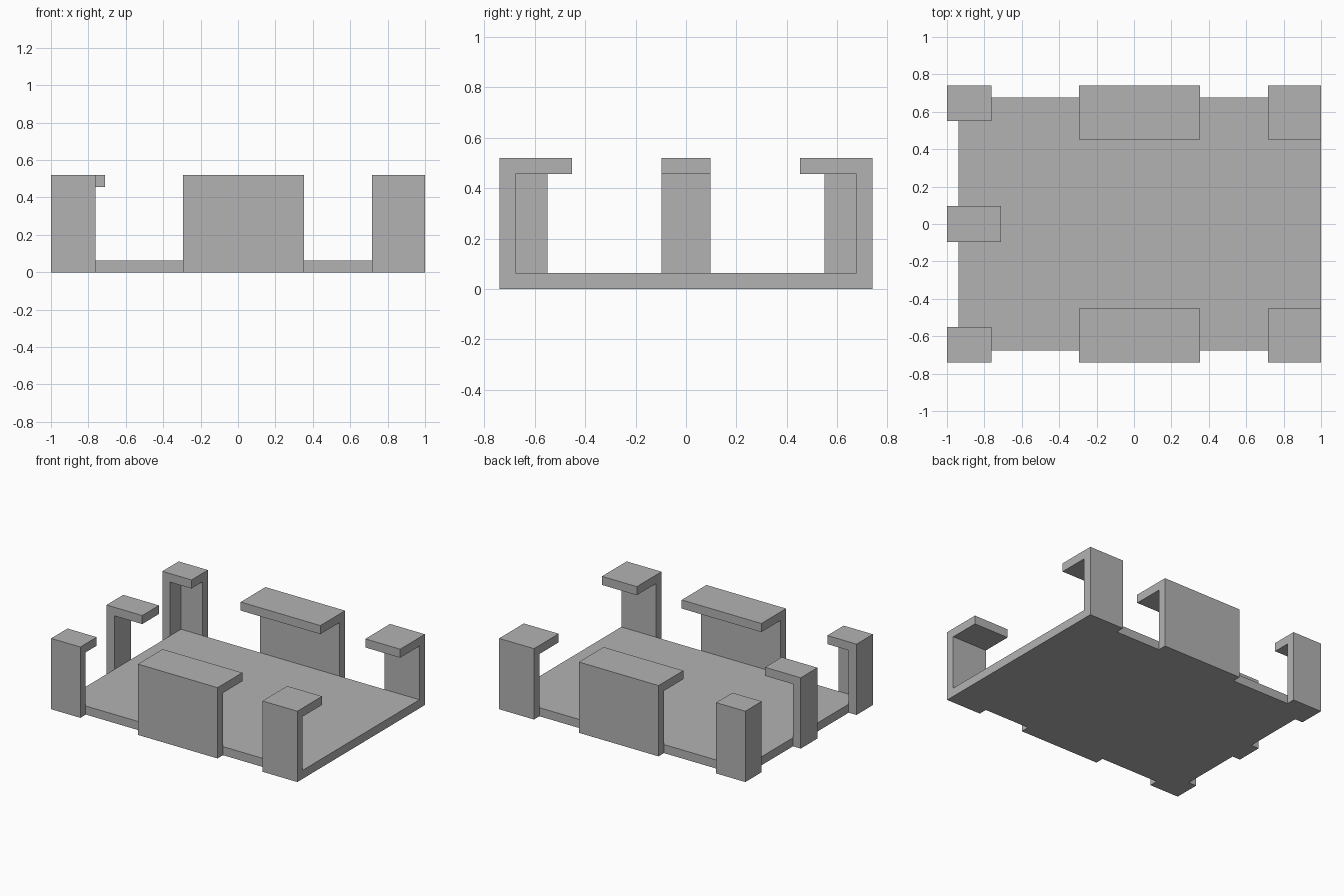
import bpy
import bmesh
from mathutils import Vector

cube = bpy.data.objects.get("Cube")
if cube:
    bpy.data.objects.remove(cube, do_unlink=True)

grey = bpy.data.materials.new("plain grey")
grey.use_nodes = True
colour = (0.45, 0.45, 0.45, 1)
grey.diffuse_color = colour
grey.node_tree.nodes["Principled BSDF"].inputs["Base Color"].default_value = colour

T = 0.063        # wall thickness
H = 0.52         # full height
X, Y = 1.0, 0.74  # outer half sizes


def prism(name, outline, offset):
    """Extrude a flat outline along an offset into a solid part."""
    bm = bmesh.new()
    face = bm.faces.new([bm.verts.new(p) for p in outline])
    extruded = bmesh.ops.extrude_face_region(bm, geom=[face])["geom"]
    moved = [v for v in extruded if isinstance(v, bmesh.types.BMVert)]
    bmesh.ops.translate(bm, verts=moved, vec=Vector(offset))
    bmesh.ops.recalc_face_normals(bm, faces=bm.faces)
    mesh = bpy.data.meshes.new(name)
    bm.to_mesh(mesh)
    bm.free()
    mesh.materials.append(grey)
    obj = bpy.data.objects.new(name, mesh)
    bpy.context.collection.objects.link(obj)
    return obj


def hook(outer, reach):
    """Upside-down L section: a wall at outer with a lip reaching inwards."""
    inner = outer - T if outer > 0 else outer + T
    return [(outer, 0), (outer, H), (reach, H), (reach, H - T),
            (inner, H - T), (inner, 0)]


# Base plate
px, py = -X + T, Y - T
prism("base_plate", [(px, -py, 0), (X, -py, 0), (X, py, 0), (px, py, 0)], (0, 0, T))

# Hooked clips and corner posts, mirrored front and back
for side, s in (("front", -1), ("back", 1)):
    for name, x0, x1 in (("middle_clip", -0.295, 0.352), ("left_clip", 0.717, X)):
        section = hook(s * Y, s * 0.453)
        prism(f"{side}_{name}", [(x0, u, z) for u, z in section], (x1 - x0, 0, 0))

    # Corner post: L-shaped wall with a rectangular cap
    cx, cy = -0.763, 0.55
    wall = [(-X, cy), (-X, Y), (cx, Y), (cx, py), (px, py), (px, cy)]
    cap = [(-X, cy), (-X, Y), (cx, Y), (cx, cy)]
    prism(f"{side}_corner_wall", [(x, s * y, 0) for x, y in wall], (0, 0, H - T))
    prism(f"{side}_corner_cap", [(x, s * y, H - T) for x, y in cap], (0, 0, T))

# Single clip in the middle of the right end
prism("right_end_clip", [(x, -0.097, z) for x, z in hook(-X, -0.71)], (0, 0.194, 0))
